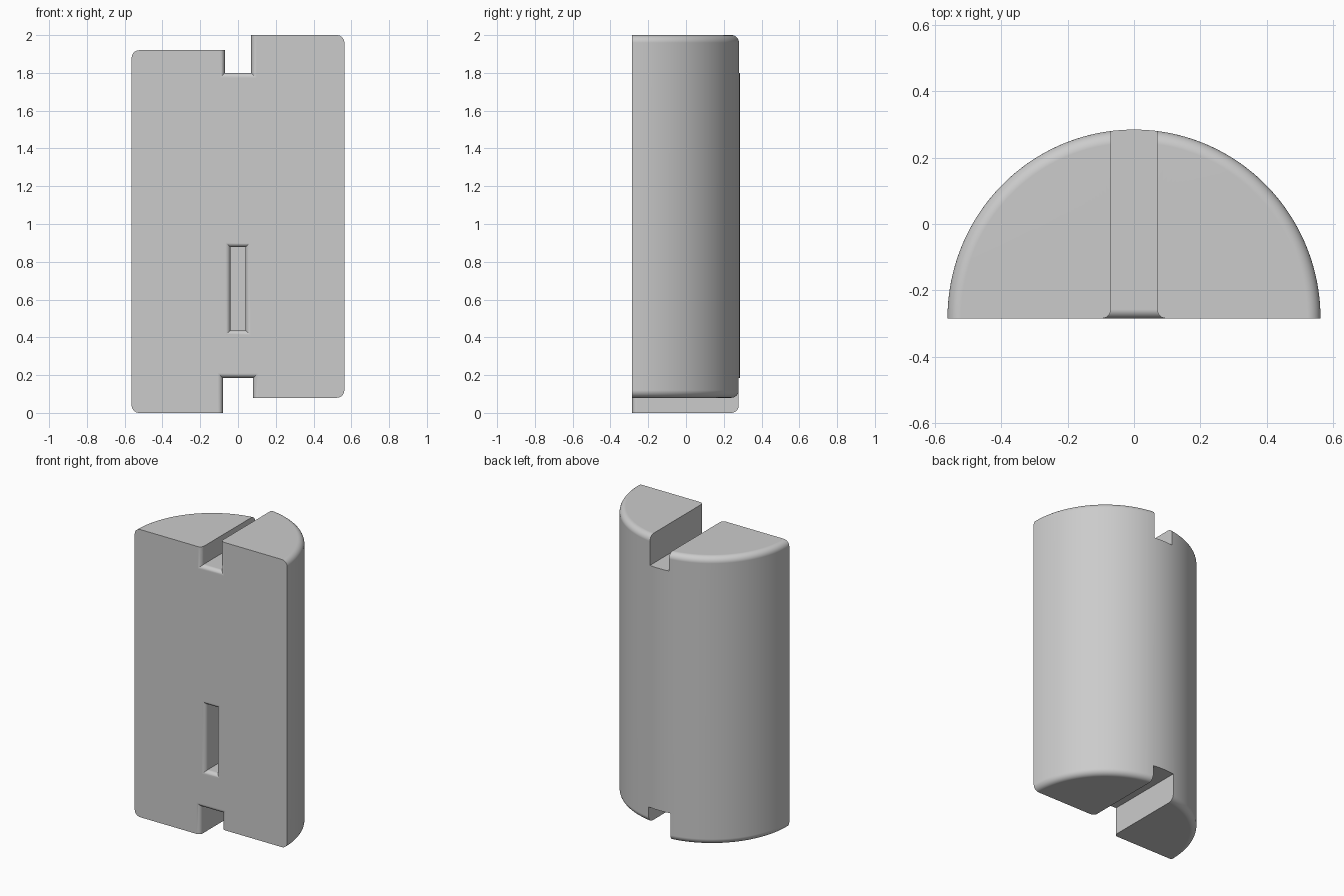
import bpy, bmesh
from math import cos, sin, pi, sqrt

cube = bpy.data.objects.get("Cube")
if cube:
    bpy.data.objects.remove(cube)

FRONT = -0.285            # y of the flat front
HALF_W, DEPTH = 0.563, 0.57
FILLET, MOUTH = 0.04, 0.027

grey = bpy.data.materials.new("plain grey")
grey.use_nodes = True
colour = (0.6, 0.6, 0.6, 1)
grey.diffuse_color = colour
grey.node_tree.nodes["Principled BSDF"].inputs["Base Color"].default_value = colour


def finish(name, bm):
    bmesh.ops.recalc_face_normals(bm, faces=bm.faces)
    mesh = bpy.data.meshes.new(name)
    bm.to_mesh(mesh)
    bm.free()
    mesh.materials.append(grey)
    obj = bpy.data.objects.new(name, mesh)
    bpy.context.collection.objects.link(obj)
    return obj


def rounded_profile(z0, z1, steps=8):
    """Outer inset and height of a wall with rounded top and bottom rims."""
    arc = [i / steps * pi / 2 for i in range(steps + 1)]
    low = [(FILLET * (1 - sin(a)), z0 + FILLET * (1 - cos(a))) for a in arc]
    high = [(inset, z0 + z1 - z) for inset, z in reversed(low)]
    return low + high


def half_round_body(columns=97):
    """Half cylinder whose two sides are shifted in height."""
    bm = bmesh.new()
    sides = {}
    for side, z0, z1 in (("raised", 0.08, 2.0), ("lowered", 0.0, 1.92)):
        sides[side] = (rounded_profile(z0, z1),
                       bm.verts.new((0, FRONT, z0)), bm.verts.new((0, FRONT, z1)))
    rings = []
    for i in range(columns + 1):
        a = pi * i / columns
        profile, bottom, top = sides["raised" if a < pi / 2 else "lowered"]
        ring = [bm.verts.new(((HALF_W - d) * cos(a), FRONT + (DEPTH - d) * sin(a), z))
                for d, z in profile]
        rings.append([bottom] + ring + [top])
    for r, s in zip(rings, rings[1:]):
        for k in range(len(r) - 1):
            quad = dict.fromkeys((r[k], s[k], s[k + 1], r[k + 1]))
            bm.faces.new(list(quad))
    bm.faces.new(rings[0] + rings[-1][::-1])
    return finish("half_round_body", bm)


def flared_cutter(name, half, z0, z1, depth, steps=6):
    """Box running back from the front, with a rounded, widening mouth."""
    sections = [(-0.05, MOUTH)]
    for i in range(steps + 1):
        a = pi / 2 * i / steps
        sections.append((MOUTH * (1 - cos(a)), MOUTH * (1 - sin(a))))
    sections.append((depth, 0))
    bm = bmesh.new()
    rings = [[bm.verts.new((x * (half + o), FRONT + t, z))
              for x, z in ((-1, z0 - o), (1, z0 - o), (1, z1 + o), (-1, z1 + o))]
             for t, o in sections]
    for r, s in zip(rings, rings[1:]):
        for k in range(4):
            j = (k + 1) % 4
            bm.faces.new((r[k], r[j], s[j], s[k]))
    bm.faces.new(rings[0])
    bm.faces.new(rings[-1])
    cutter = finish(name, bm)
    cutter.hide_render = True
    return cutter


body = half_round_body()
cutters = [
    flared_cutter("top_slot_cutter", 0.07, 1.8, 2.2, 0.8),
    flared_cutter("bottom_slot_cutter", 0.08, -0.2, 0.185, 0.8),
    flared_cutter("front_pocket_cutter", 0.04, 0.437, 0.877, 0.2),
]

# Cut the slots and the pocket
bpy.ops.object.select_all(action='DESELECT')
bpy.context.view_layer.objects.active = body
body.select_set(True)
for cutter in cutters:
    mod = body.modifiers.new(cutter.name, 'BOOLEAN')
    mod.operation = 'DIFFERENCE'
    mod.solver = 'EXACT'
    mod.object = cutter
    bpy.ops.object.modifier_apply(modifier=mod.name)
    bpy.data.objects.remove(cutter)

# Smooth curves, crisp corners, flat faces kept flat
bpy.ops.object.shade_smooth_by_angle(angle=pi / 6)
weighted = body.modifiers.new("flat_faces", 'WEIGHTED_NORMAL')
weighted.keep_sharp = True
